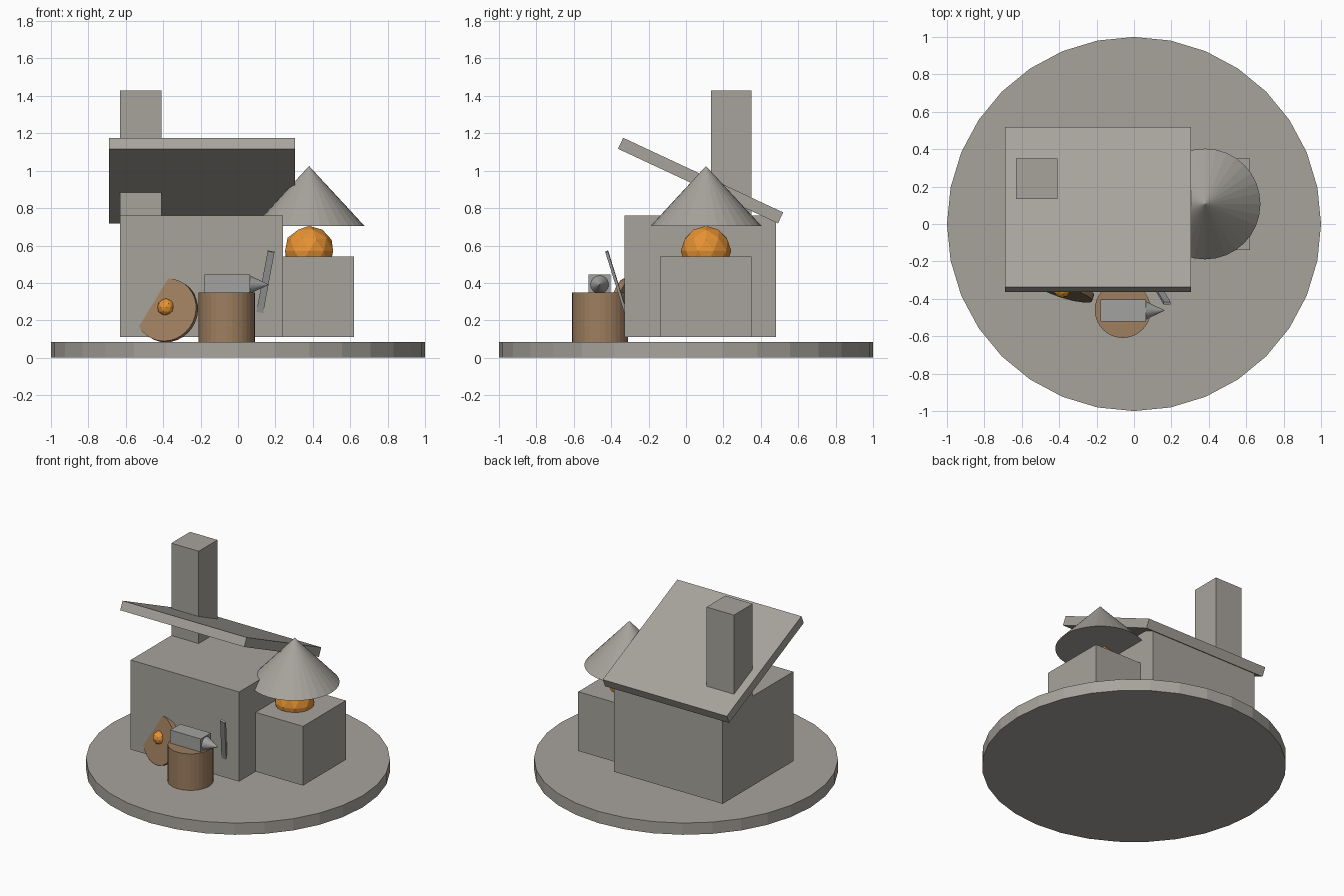
import bpy
from math import radians
from mathutils import Vector

cube = bpy.data.objects.get("Cube")
if cube:
    bpy.data.objects.remove(cube, do_unlink=True)


def material(name, rgb):
    mat = bpy.data.materials.new(name)
    mat.use_nodes = True
    color = (*rgb, 1)
    mat.diffuse_color = color
    mat.node_tree.nodes["Principled BSDF"].inputs["Base Color"].default_value = color
    return mat


stone = material("stone_grey", (0.39, 0.37, 0.335))
steel = material("steel_grey", (0.36, 0.36, 0.355))
wood = material("wood_brown", (0.34, 0.21, 0.115))
ember = material("ember_orange", (0.82, 0.30, 0.035))


def finish(name, mat):
    obj = bpy.context.object
    obj.name = obj.data.name = name
    obj.data.materials.append(mat)
    return obj


def box(name, mat, center, size, rotation=(0, 0, 0)):
    bpy.ops.mesh.primitive_cube_add(size=1, location=center, rotation=rotation)
    obj = finish(name, mat)
    obj.scale = size
    return obj


def block(name, mat, low, high):
    low, high = Vector(low), Vector(high)
    return box(name, mat, (low + high) / 2, high - low)


def cylinder(name, mat, center, radius, depth, rotation=(0, 0, 0)):
    bpy.ops.mesh.primitive_cylinder_add(vertices=32, radius=radius, depth=depth,
                                        location=center, rotation=rotation)
    return finish(name, mat)


def cone(name, mat, center, radius, depth, rotation=(0, 0, 0)):
    bpy.ops.mesh.primitive_cone_add(vertices=32, radius1=radius, depth=depth,
                                    location=center, rotation=rotation)
    return finish(name, mat)


def ball(name, mat, center, radius):
    bpy.ops.mesh.primitive_ico_sphere_add(subdivisions=2, radius=radius, location=center)
    return finish(name, mat)


# Round ground slab
cylinder("ground_slab", stone, (0, 0, 0.0425), 1, 0.085)

# Workshop with tilted roof and chimney
block("workshop", stone, (-0.63, -0.33, 0.11), (0.24, 0.48, 0.76))
box("roof", stone, (-0.193, 0.078, 0.947), (0.996, 0.944, 0.065), (radians(-25), 0, 0))
block("chimney", stone, (-0.63, 0.135, 0.6), (-0.41, 0.35, 1.43))

# Forge with glowing coals under a hood
block("forge", stone, (0.135, -0.14, 0.11), (0.62, 0.35, 0.54))
ball("coals", ember, (0.38, 0.107, 0.57), 0.135)
cone("forge_hood", stone, (0.38, 0.107, 0.865), 0.296, 0.32)

# Anvil on a log
cylinder("anvil_log", wood, (-0.06, -0.459, 0.2175), 0.15, 0.265)
block("anvil", steel, (-0.18, -0.52, 0.337), (0.065, -0.405, 0.445))
cone("anvil_horn", steel, (0.115, -0.462, 0.391), 0.048, 0.1, (0, radians(90), 0))

# Round shield sunk into the front wall, with a boss
facing = Vector((-0.33, -1, 0.2)).normalized()
front = Vector((-0.387, -0.359, 0.257))
cylinder("shield", wood, front - facing * 0.0175, 0.171, 0.035,
         facing.to_track_quat('Z', 'Y').to_euler())
ball("shield_boss", ember, (-0.385, -0.348, 0.27), 0.047)

# Blade leaning out of the wall
along = Vector((0.062, -0.1, 0.325)).normalized()
tip = Vector((0.178, -0.423, 0.568))
box("blade", steel, tip - along * 0.2, (0.037, 0.015, 0.4),
    (radians(17), radians(10.5), 0))
